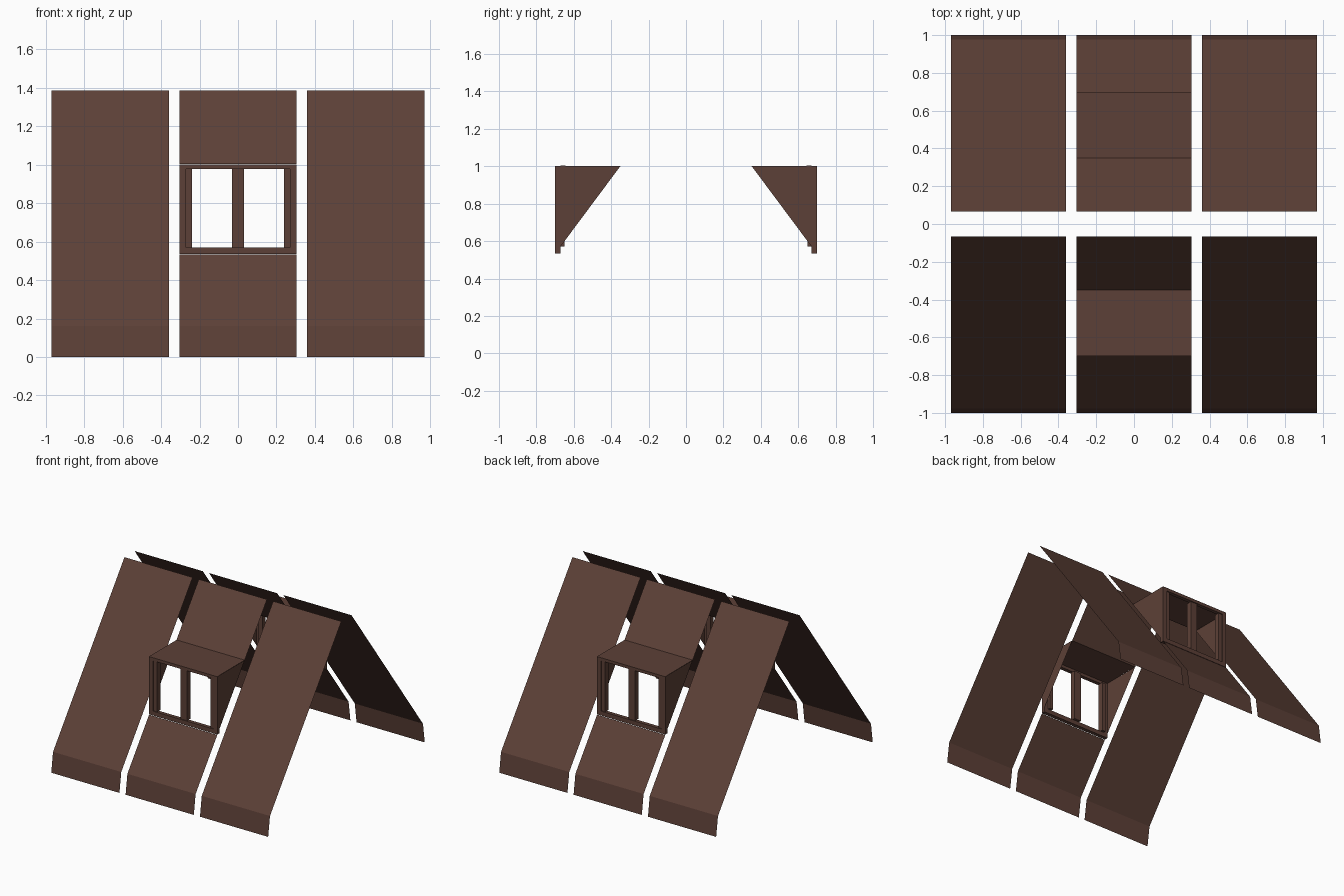
import bpy
import bmesh
import math
from mathutils import Matrix

if "Cube" in bpy.data.objects:
    bpy.data.objects.remove(bpy.data.objects["Cube"], do_unlink=True)

# One brown for the whole roof
brown = bpy.data.materials.new("roof brown")
colour = (0.108, 0.051, 0.038, 1)
brown.diffuse_color = colour
brown.use_nodes = True
bsdf = next(n for n in brown.node_tree.nodes if n.type == "BSDF_PRINCIPLED")
bsdf.inputs["Base Color"].default_value = colour

HALF = 0.305                      # half width of the middle bay
TOP, SILL = 1.003, 0.535          # dormer height range
FACE, BACK = -0.70, -0.67         # dormer front and back of its frame
RIDGE, KINK, EAVE = (-0.065, 1.385), (-0.977, 0.16), (-1.0, 0.0)


def slope(y):
    """Point of the roof profile at depth y."""
    t = (y - RIDGE[0]) / (KINK[0] - RIDGE[0])
    return (y, RIDGE[1] + t * (KINK[1] - RIDGE[1]))


def finish(name, bm, turn):
    bmesh.ops.transform(bm, matrix=Matrix.Rotation(turn, 4, "Z"), verts=bm.verts)
    mesh = bpy.data.meshes.new(name)
    bm.to_mesh(mesh)
    bm.free()
    mesh.materials.append(brown)
    bpy.context.collection.objects.link(bpy.data.objects.new(name, mesh))


def sheet(name, profile, x0, x1, turn):
    """Thin sheet: a (y, z) profile listed from top to bottom, swept along x."""
    bm = bmesh.new()
    rows = [[bm.verts.new((x, y, z)) for x in (x0, x1)] for y, z in profile]
    for a, b in zip(rows, rows[1:]):
        bm.faces.new((a[0], b[0], b[1], a[1]))
    finish(name, bm, turn)


def frame(name, bars, turn):
    """Square bars given as (x0, x1, y0, y1, z0, z1)."""
    bm = bmesh.new()
    for x0, x1, y0, y1, z0, z1 in bars:
        centre = Matrix.Translation(((x0 + x1) / 2, (y0 + y1) / 2, (z0 + z1) / 2))
        size = Matrix.Diagonal((x1 - x0, y1 - y0, z1 - z0, 1))
        bmesh.ops.create_cube(bm, size=1, matrix=centre @ size)
    finish(name, bm, turn)


for side, turn in (("front", 0), ("back", math.pi)):
    # Plain outer bays
    for label, x0, x1 in (("right", -0.97, -0.36), ("left", 0.36, 0.97)):
        sheet(f"{side}_{label}_roof_panel", [RIDGE, KINK, EAVE], x0, x1, turn)

    # Middle bay, open behind the dormer
    sheet(f"{side}_upper_roof_panel", [RIDGE, slope(-0.35)], -HALF, HALF, turn)
    sheet(f"{side}_lower_roof_panel", [slope(FACE), KINK, EAVE], -HALF, HALF, turn)
    sheet(f"{side}_dormer_roof", [(-0.35, TOP), (FACE, TOP)], -HALF, HALF, turn)

    # Dormer cheeks
    for label, s in (("right", -1), ("left", 1)):
        bm = bmesh.new()
        outline = [slope(-0.35), (BACK, TOP), slope(BACK)]
        verts = [bm.verts.new((s * HALF, y, z)) for y, z in outline]
        bm.faces.new(verts if s > 0 else verts[::-1])
        bm.normal_update()
        finish(f"{side}_dormer_{label}_cheek", bm, turn)

    # Outer window frame: sill, head and jambs
    low, high, head = 0.57, 0.978, TOP - 0.001
    bars = [(-HALF, HALF, FACE, BACK, SILL, low),
            (-0.27, 0.27, FACE, BACK, high, head)]
    bars += [(min(s * HALF, s * 0.27), max(s * HALF, s * 0.27), FACE, BACK, low, head)
             for s in (-1, 1)]
    frame(f"{side}_window_frame", bars, turn)

    # Two casements with slightly recessed stiles
    for label, s in (("right", -1), ("left", 1)):
        stiles = [sorted((s * a, s * b)) for a, b in ((0.27, 0.238), (0.03, 0))]
        frame(f"{side}_{label}_casement",
              [(a, b, FACE + 0.008, BACK + 0.02, low, high) for a, b in stiles], turn)
